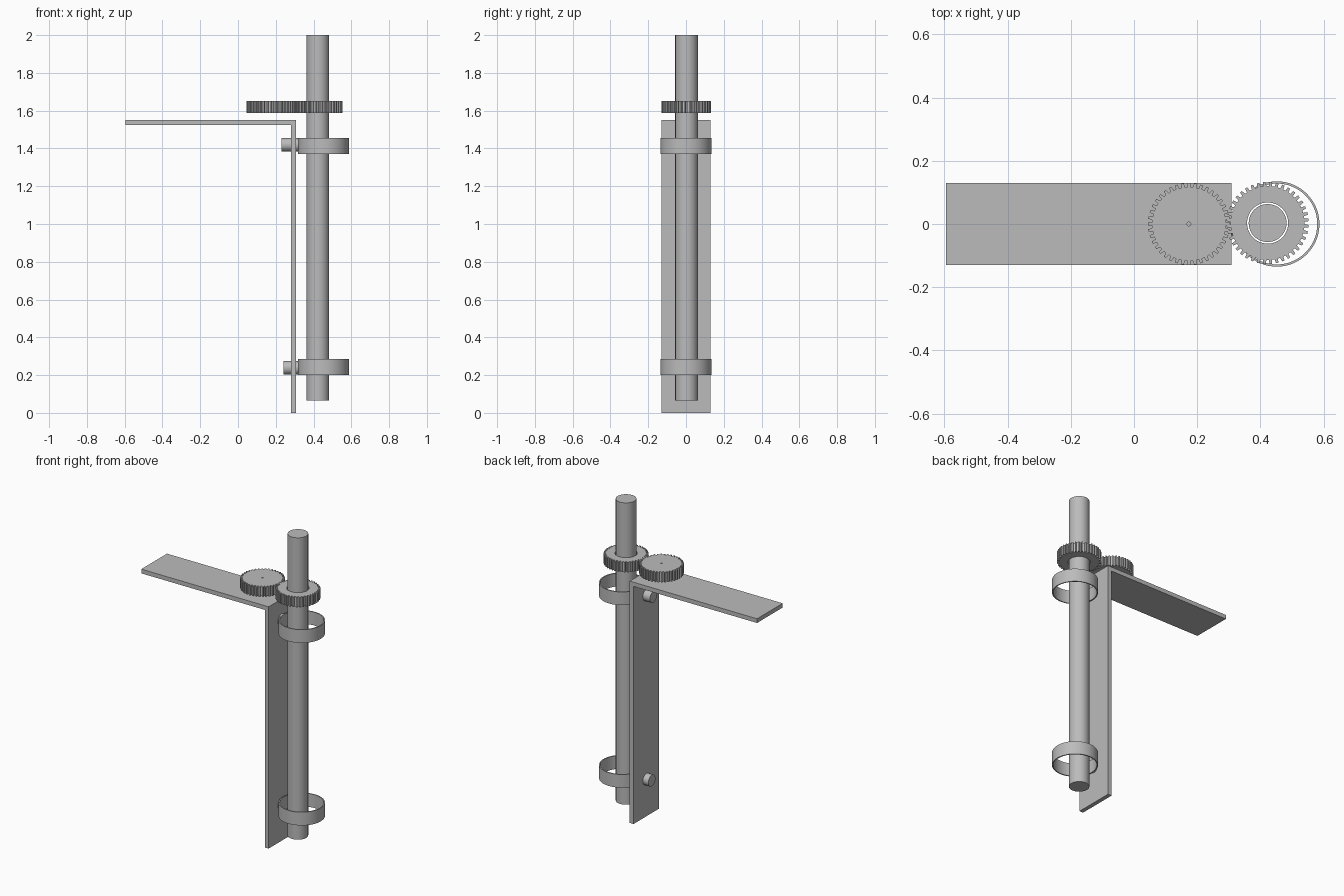
import bpy, bmesh, math

cube = bpy.data.objects.get("Cube")
if cube:
    bpy.data.objects.remove(cube)

grey = bpy.data.materials.new("plain_grey")
grey.use_nodes = True
COLOR = (0.5, 0.5, 0.5, 1)
grey.diffuse_color = COLOR
grey.node_tree.nodes["Principled BSDF"].inputs["Base Color"].default_value = COLOR


def finish(name, bm, location=(0, 0, 0), smooth=True):
    bmesh.ops.recalc_face_normals(bm, faces=bm.faces)
    mesh = bpy.data.meshes.new(name)
    bm.to_mesh(mesh)
    bm.free()
    obj = bpy.data.objects.new(name, mesh)
    obj.location = location
    mesh.materials.append(grey)
    bpy.context.collection.objects.link(obj)
    if smooth:
        bpy.ops.object.select_all(action="DESELECT")
        obj.select_set(True)
        bpy.context.view_layer.objects.active = obj
        bpy.ops.object.shade_smooth_by_angle(angle=math.radians(30))
    return obj


def hollow_ring(name, outline, bore, center, z0, z1):
    """Extruded closed outline of (angle, radius) pairs with a round bore."""
    bm = bmesh.new()

    def loop(points, z):
        return [bm.verts.new((r * math.cos(a), r * math.sin(a), z)) for a, r in points]

    inner = [(a, bore) for a, r in outline]
    loops = [loop(outline, z0), loop(outline, z1), loop(inner, z1), loop(inner, z0)]
    n = len(outline)
    for a, b in zip(loops, loops[1:] + loops[:1]):
        for i in range(n):
            j = (i + 1) % n
            bm.faces.new((a[i], a[j], b[j], b[i]))
    return finish(name, bm, (*center, 0))


def circle(radius, sides=64):
    return [(math.tau * i / sides, radius) for i in range(sides)]


def gear_outline(teeth, root, tip, start):
    """Each tooth: two root points and two tip points."""
    pitch = math.tau / teeth
    steps = ((-0.29, root), (-0.2, tip), (0.2, tip), (0.29, root))
    return [(start + (t + f) * pitch, r) for t in range(teeth) for f, r in steps]


def rod(name, radius, length, location, along_x=False):
    bm = bmesh.new()
    bmesh.ops.create_cone(bm, cap_ends=True, segments=48, radius1=radius,
                          radius2=radius, depth=length)
    obj = finish(name, bm, location)
    if along_x:
        obj.rotation_euler.y = math.pi / 2
    return obj


# L-shaped bracket: side profile extruded across its width
profile = [(-0.595, 1.55), (0.308, 1.55), (0.308, 0), (0.281, 0), (0.281, 1.523), (-0.595, 1.523)]
bm = bmesh.new()
face = bm.faces.new([bm.verts.new((x, -0.13, z)) for x, z in profile])
extruded = bmesh.ops.extrude_face_region(bm, geom=[face])["geom"]
bmesh.ops.translate(bm, vec=(0, 0.26, 0),
                    verts=[v for v in extruded if isinstance(v, bmesh.types.BMVert)])
finish("angle_bracket", bm, smooth=False)

# Upright shaft
SHAFT = (0.423, 0.003)
rod("shaft", 0.06, 1.935, (*SHAFT, 1.0325))

# Meshing gears
TEETH = 40
half_pitch = math.pi / TEETH
hollow_ring("drive_gear", gear_outline(TEETH, 0.117, 0.13, 0), 0.006, (0.174, 0), 1.587, 1.651)
hollow_ring("shaft_gear", gear_outline(TEETH, 0.117, 0.13, math.pi + half_pitch),
            0.065, SHAFT, 1.587, 1.651)

# Guide bands around the shaft, each held by a bolt through the bracket
for level, z0, bolt_z, bolt_x in (("upper", 1.37, 1.419, 0.231), ("lower", 0.2, 0.239, 0.242)):
    hollow_ring(level + "_band", circle(0.135), 0.128, (0.452, 0), z0, z0 + 0.085)
    end = 0.32
    rod(level + "_bolt", 0.036, end - bolt_x, ((bolt_x + end) / 2, 0, bolt_z), along_x=True)
